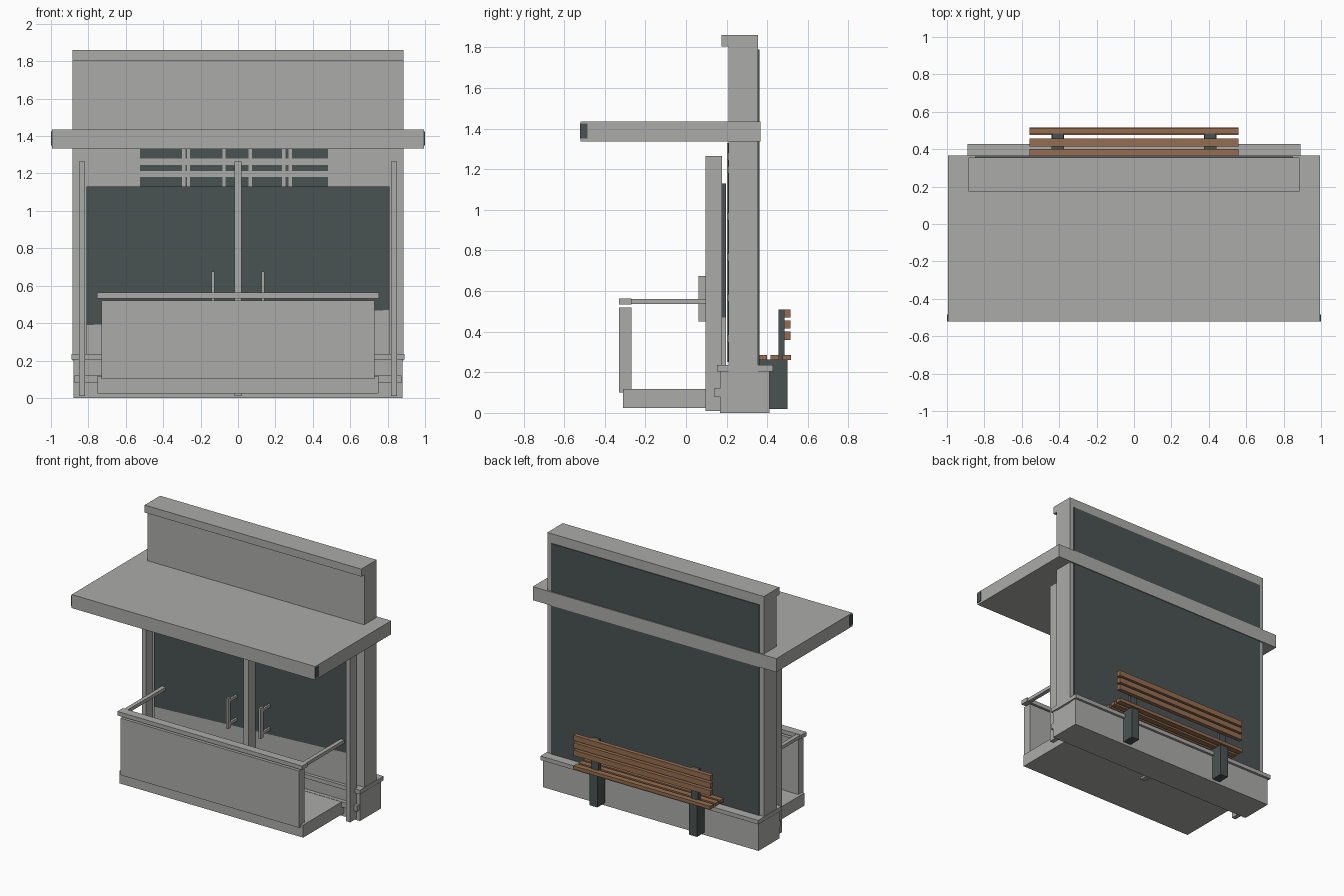
import bpy
import bmesh

cube = bpy.data.objects.get("Cube")
if cube:
    bpy.data.objects.remove(cube, do_unlink=True)


def material(name, colour):
    m = bpy.data.materials.new(name)
    m.diffuse_color = (*colour, 1)
    m.use_nodes = True
    m.node_tree.nodes["Principled BSDF"].inputs["Base Color"].default_value = (*colour, 1)
    return m


GREY = material("light grey", (0.41, 0.41, 0.40))
DARK = material("dark slate", (0.068, 0.088, 0.085))
WOOD = material("brown wood", (0.30, 0.155, 0.08))


def prism(name, mat, outline, y0, y1):
    """Extrude an x-z outline from y0 to y1."""
    bm = bmesh.new()
    face = bm.faces.new([bm.verts.new((x, y0, z)) for x, z in outline])
    ext = bmesh.ops.extrude_face_region(bm, geom=[face])["geom"]
    for v in ext:
        if isinstance(v, bmesh.types.BMVert):
            v.co.y = y1
    bmesh.ops.recalc_face_normals(bm, faces=bm.faces)
    mesh = bpy.data.meshes.new(name)
    bm.to_mesh(mesh)
    bm.free()
    mesh.materials.append(mat)
    obj = bpy.data.objects.new(name, mesh)
    bpy.context.collection.objects.link(obj)
    return obj


def box(name, mat, x, y, z):
    return prism(name, mat, [(x[0], z[0]), (x[1], z[0]), (x[1], z[1]), (x[0], z[1])], *y)


def wide(name, mat, half, y, z):
    return box(name, mat, (-half, half), y, z)


def pair(name, mat, x, y, z):
    box("left_" + name, mat, x, y, z)
    box("right_" + name, mat, (-x[1], -x[0]), y, z)


# Wall, cap, back panel and canopy
wide("wall", GREY, 0.885, (0.21, 0.355), (0.2, 1.81))
wide("wall_cap", GREY, 0.885, (0.175, 0.355), (1.805, 1.86))
wide("back_panel", DARK, 0.85, (0.352, 0.361), (0.235, 1.79))
wide("canopy", GREY, 0.995, (-0.52, 0.367), (1.335, 1.435))
pair("canopy_end_plate", DARK, (0.992, 1.0), (-0.521, -0.485), (1.35, 1.425))

# Base with ledge and lower moulding
wide("base", GREY, 0.88, (0.167, 0.41), (0, 0.21))
wide("base_ledge", GREY, 0.89, (0.153, 0.428), (0.205, 0.235))
wide("base_moulding", GREY, 0.875, (0.138, 0.17), (0.08, 0.12))

# Posts and door leaves, dark above a sloping line
pair("post", GREY, (0.817, 0.85), (0.095, 0.177), (0.01, 1.265))
wide("centre_post", GREY, 0.02, (0.095, 0.177), (0.01, 1.265))


def slope(x):
    return 0.43 + 0.05 * x


for side, x0, x1 in (("right", -0.81, -0.015), ("left", 0.015, 0.81)):
    a, b = slope(x0), slope(x1)
    prism(side + "_door_glass", DARK, [(x0, a), (x1, b), (x1, 1.13), (x0, 1.13)], 0.177, 0.197)
    prism(side + "_door_foot", GREY, [(x0, 0.23), (x1, 0.23), (x1, b), (x0, a)], 0.177, 0.197)
pair("handle", GREY, (0.126, 0.142), (0.062, 0.095), (0.45, 0.675))
for z in (0.47, 0.64):
    pair("handle_bracket", GREY, (0.126, 0.142), (0.09, 0.18), (z, z + 0.02))

# Lattice window behind the doors
box("window", DARK, (-0.525, 0.48), (0.206, 0.212), (0.25, 1.33))
for z in (0.35, 0.55, 0.75, 0.95, 1.18, 1.245):
    box("window_rail", GREY, (-0.53, 0.485), (0.203, 0.211), (z, z + 0.034))
for x in (-0.29, -0.265, -0.075, 0.065, 0.245, 0.28):
    box("window_bar", GREY, (x - 0.009, x + 0.009), (0.202, 0.211), (0.25, 1.33))

# Balcony floor, front panel and handrail
wide("floor", GREY, 0.75, (-0.31, 0.167), (0.025, 0.118))
wide("front_panel", GREY, 0.73, (-0.33, -0.268), (0.1, 0.52))
wide("front_rail", GREY, 0.755, (-0.33, -0.268), (0.533, 0.563))
pair("side_rail", GREY, (0.715, 0.745), (-0.27, 0.177), (0.535, 0.56))

# Bench
for y in (0.358, 0.415, 0.475):
    wide("seat_slat", WOOD, 0.56, (y, y + 0.042), (0.26, 0.285))
for z in (0.36, 0.415, 0.47):
    wide("back_slat", WOOD, 0.56, (0.483, 0.514), (z, z + 0.04))
pair("bench_leg", DARK, (0.375, 0.44), (0.41, 0.5), (0.02, 0.25))
pair("bench_bracket", DARK, (0.375, 0.44), (0.355, 0.5), (0.235, 0.262))
pair("back_support", DARK, (0.378, 0.437), (0.455, 0.484), (0.25, 0.51))
